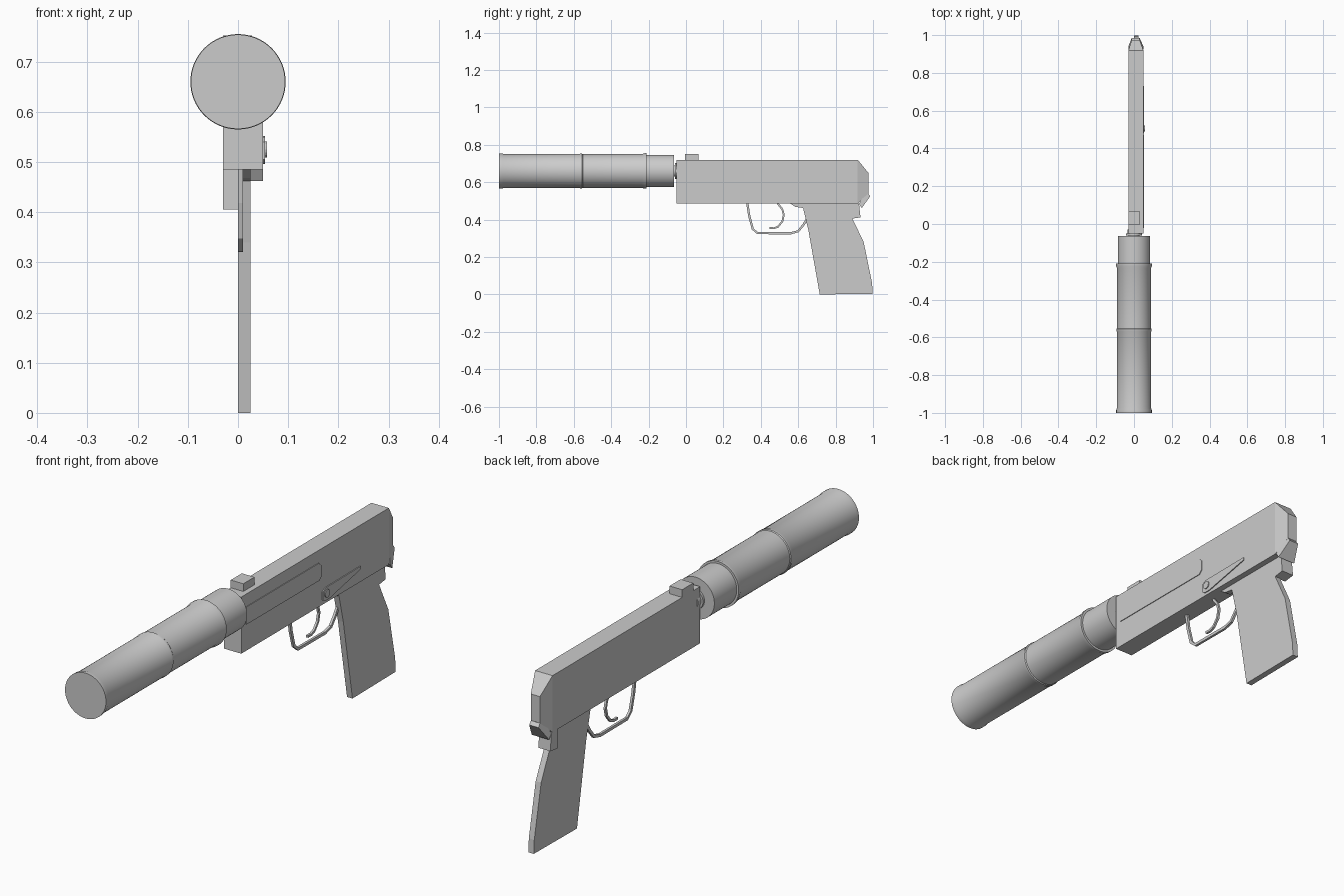
import bpy, bmesh, math
from mathutils import Vector

if "Cube" in bpy.data.objects:
    bpy.data.objects.remove(bpy.data.objects["Cube"])


def make(name, bm):
    bmesh.ops.recalc_face_normals(bm, faces=bm.faces)
    me = bpy.data.meshes.new(name)
    bm.to_mesh(me)
    bm.free()
    ob = bpy.data.objects.new(name, me)
    bpy.context.collection.objects.link(ob)
    return ob


def slab(name, profile, x0, x1):
    """Extrude a (y, z) profile from x0 to x1."""
    bm = bmesh.new()
    f = bm.faces.new([bm.verts.new((x0, y, z)) for y, z in profile])
    r = bmesh.ops.extrude_face_region(bm, geom=[f])
    bmesh.ops.translate(bm, vec=(x1 - x0, 0, 0),
                        verts=[v for v in r["geom"] if isinstance(v, bmesh.types.BMVert)])
    return make(name, bm)


def rect(y0, y1, z0, z1):
    return [(y0, z0), (y1, z0), (y1, z1), (y0, z1)]


def loft(name, sections):
    """Box skin through (y, x0, x1, z0, z1) sections, capped at both ends."""
    bm = bmesh.new()
    rings = [[bm.verts.new(p) for p in ((a, y, c), (b, y, c), (b, y, d), (a, y, d))]
             for y, a, b, c, d in sections]
    for r, s in zip(rings, rings[1:]):
        for i in range(4):
            j = (i + 1) % 4
            bm.faces.new((r[i], r[j], s[j], s[i]))
    bm.faces.new(rings[0])
    bm.faces.new(rings[-1])
    return make(name, bm)


def lathe(name, profile, z, n=64):
    """Revolve (y, radius) points about a y-parallel axis, with flat end caps."""
    bm = bmesh.new()
    rings = [[bm.verts.new((r * math.cos(t), y, z + r * math.sin(t)))
              for t in (2 * math.pi * k / n for k in range(n))] for y, r in profile]
    for a, b in zip(rings, rings[1:]):
        for i in range(n):
            j = (i + 1) % n
            bm.faces.new((a[i], a[j], b[j], b[i]))
    bm.faces.new(rings[0])
    bm.faces.new(rings[-1])
    ob = make(name, bm)
    bpy.context.view_layer.objects.active = ob
    ob.select_set(True)
    bpy.ops.object.shade_smooth_by_angle(angle=math.radians(30))
    ob.select_set(False)
    return ob


def strip(name, path, width, x0, x1):
    """Bent flat bar following a (y, z) path."""
    pts = [Vector(p) for p in path]
    left, right = [], []
    for i, p in enumerate(pts):
        d = (pts[min(i + 1, len(pts) - 1)] - pts[max(i - 1, 0)]).normalized()
        n = Vector((-d.y, d.x)) * width / 2
        left.append(tuple(p + n))
        right.append(tuple(p - n))
    return slab(name, left + right[::-1], x0, x1)


# Receiver with tapered rear end
loft("receiver", [(-0.05, -0.03, 0.05, 0.485, 0.72),
                  (0.918, -0.03, 0.05, 0.485, 0.72),
                  (0.975, -0.012, 0.03, 0.54, 0.65)])
# Rear spur under the tapered end
bm = bmesh.new()
lower = [(-0.03, 0.925, 0.485), (0.05, 0.925, 0.485), (0.05, 0.94, 0.462), (-0.03, 0.94, 0.462)]
upper = [(-0.012, 0.965, 0.55), (0.03, 0.965, 0.55), (0.03, 0.985, 0.525), (-0.012, 0.985, 0.525)]
a, b = ([bm.verts.new(p) for p in q] for q in (lower, upper))
for i in range(4):
    j = (i + 1) % 4
    bm.faces.new((a[i], a[j], b[j], b[i]))
bm.faces.new(a)
bm.faces.new(b)
make("rear_spur", bm)

# Grip and the blocks where it meets the receiver
slab("grip", [(0.62, 0.487), (0.655, 0.34), (0.715, 0), (0.998, 0.003), (0.995, 0.06),
              (0.95, 0.28), (0.89, 0.405), (0.89, 0.487)], 0, 0.025)
slab("grip_tang", [(0.885, 0.405), (0.933, 0.412), (0.925, 0.487), (0.885, 0.487)], -0.03, 0.025)
slab("front_web", [(0.555, 0.487), (0.585, 0.468), (0.64, 0.46), (0.64, 0.487)], 0, 0.025)

# Trigger and guard
strip("trigger_guard", [(0.328, 0.487), (0.338, 0.42), (0.357, 0.35), (0.382, 0.328),
                        (0.56, 0.327), (0.60, 0.338), (0.63, 0.375), (0.645, 0.40)],
      0.012, 0, 0.01)
strip("trigger", [(0.49, 0.487), (0.515, 0.455), (0.523, 0.425), (0.515, 0.39),
                  (0.492, 0.362), (0.47, 0.354), (0.447, 0.355)], 0.01, 0, 0.009)

# Top sight
slab("sight", rect(-0.005, 0.068, 0.715, 0.752), -0.03, 0.028)

# Side panel with clipped corners, and its raised inset
slab("side_panel", [(-0.02, 0.595), (0.46, 0.595), (0.475, 0.61), (0.475, 0.65),
                    (0.455, 0.668), (-0.02, 0.668)], 0.048, 0.053)

# Side lever and pivot
slab("side_lever", [(0.48, 0.505), (0.495, 0.496), (0.525, 0.497), (0.73, 0.54),
                    (0.73, 0.552), (0.50, 0.55), (0.48, 0.54)], 0.048, 0.054)
slab("lever_pivot", [(0.506 + 0.016 * math.cos(k * math.pi / 8),
                      0.525 + 0.016 * math.sin(k * math.pi / 8)) for k in range(16)], 0.048, 0.058)

# Barrel stub and the front tube
lathe("barrel", [(-0.08, 0.03), (-0.06, 0.03), (-0.06, 0.043), (-0.05, 0.043),
                 (-0.05, 0.034), (-0.03, 0.034)], 0.66, 32)
lathe("front_tube", [(-1.0, 0.094), (-0.985, 0.094), (-0.975, 0.091), (-0.57, 0.091),
                     (-0.566, 0.093), (-0.556, 0.093), (-0.552, 0.09), (-0.235, 0.09),
                     (-0.222, 0.095), (-0.21, 0.095), (-0.21, 0.086), (-0.063, 0.086)], 0.66)
